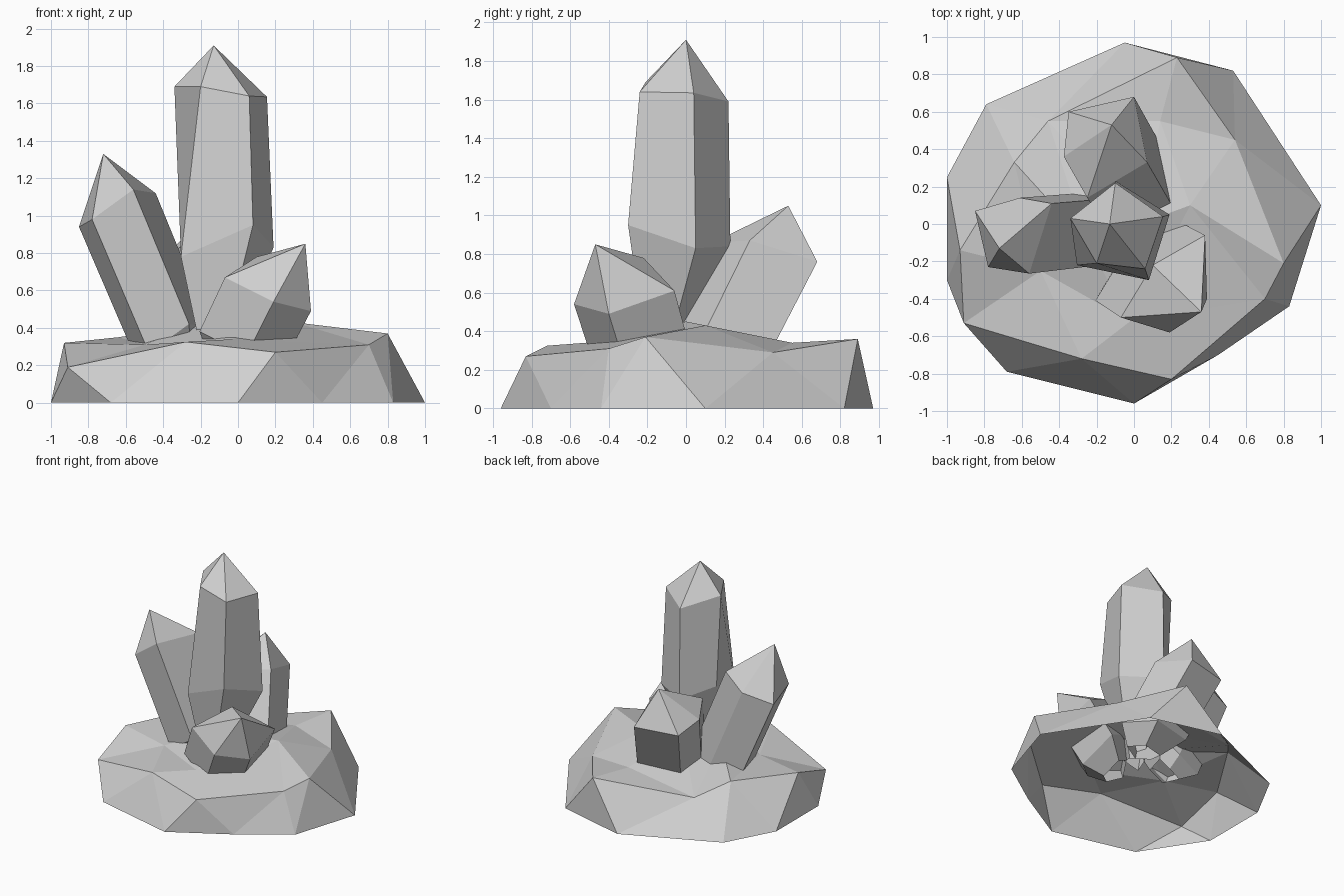
import bpy
import bmesh
from mathutils import Vector
from mathutils.geometry import delaunay_2d_cdt

default_cube = bpy.data.objects.get("Cube")
if default_cube:
    bpy.data.objects.remove(default_cube, do_unlink=True)

# One stone colour for the whole cluster
stone = bpy.data.materials.new("pale_grey_stone")
stone_colour = (0.63, 0.63, 0.63, 1)
stone.diffuse_color = stone_colour
stone.use_nodes = True
for node in stone.node_tree.nodes:
    if node.type == "BSDF_PRINCIPLED":
        node.inputs["Base Color"].default_value = stone_colour
        node.inputs["Roughness"].default_value = 0.8


def finish(name, bm):
    """Turn a bmesh into a flat-shaded object in the scene."""
    mesh = bpy.data.meshes.new(name)
    bm.to_mesh(mesh)
    bm.free()
    mesh.materials.append(stone)
    obj = bpy.data.objects.new(name, mesh)
    bpy.context.collection.objects.link(obj)
    return obj


def slide(ring, axis, height, scale):
    """Move a ring along the axis until its centre is at a height."""
    centre = sum(ring, Vector()) / len(ring)
    target = centre + axis * ((centre.z - height) / -axis.z)
    return [target + (point - centre) * scale for point in ring]


def crystal(name, tip, rings, axis, levels):
    """Pointed prism: a tip, its drawn rings from the top down, then copies of
    the last ring slid along the axis to each level (height, scale)."""
    rings = [[Vector(point) for point in ring] for ring in rings]
    last = rings[-1]
    rings += [slide(last, Vector(axis), *level) for level in levels]
    bm = bmesh.new()
    point = bm.verts.new(tip)
    loops = [[bm.verts.new(co) for co in ring] for ring in rings]
    count = len(last)
    for i in range(count):
        j = (i + 1) % count
        bm.faces.new((point, loops[0][i], loops[0][j]))
        for upper, lower in zip(loops, loops[1:]):
            bm.faces.new((upper[i], lower[i], lower[j], upper[j]))
    bmesh.ops.recalc_face_normals(bm, faces=bm.faces)
    return finish(name, bm)


def rock_base(name, rim, ledge, crown):
    """Faceted, hollow mound: ground outline, ledge loop and raised middle.
    The rim is spread outwards in the plan so that steep walls unfold."""
    points = [Vector((x, y, 0)) for x, y in rim]
    points += [Vector(point) for point in ledge + crown]
    first, count = len(rim), len(ledge)
    plan = [point.to_2d() * (1.2 if i < first else 1) for i, point in enumerate(points)]
    loop = [(first + i, first + (i + 1) % count) for i in range(count)]
    verts, edges, faces, sources, *rest = delaunay_2d_cdt(plan, loop, [], 0, 1e-5)
    bm = bmesh.new()
    corners = [bm.verts.new(points[source[0]]) for source in sources]
    for face in faces:
        # Plan triangles all wind the same way, so the normals face outwards
        bm.faces.new([corners[index] for index in face])
    return finish(name, bm)


# Rock mound
rock_base(
    "rock_base",
    rim=[(-1, -.3), (-.68, -.79), (0, -.96), (.45, -.7), (.83, -.44), (1, .1),
         (.53, .82), (-.05, .97), (-.79, .64), (-1, .25)],
    ledge=[(-.91, -.53, .19), (-.28, -.72, .325), (.2, -.83, .27), (.7, -.4, .31),
           (.8, -.21, .37), (.54, .45, .29), (.23, .89, .36), (-.46, .55, .25),
           (-.64, .33, .35), (-.93, -.14, .32)],
    crown=[(-.5, -.25, .31), (-.02, -.52, .34), (.3, .1, .43), (.03, 0, .45),
           (-.25, -.1, .41), (.14, .55, .34)],
)

# Tall upright crystal in the middle, slightly wider at the waist
crystal(
    "tall_crystal",
    tip=(-.13, 0, 1.91),
    rings=[[(-.34, .03, 1.69), (-.2, -.21, 1.69), (.06, -.24, 1.64),
            (.155, .04, 1.635), (-.1, .22, 1.59)],
           [(-.3, .03, .93), (-.305, -.22, .78), (.08, -.3, .95),
            (.19, .05, .83), (-.1, .23, .84)]],
    axis=(-.07, -.15, -1),
    levels=[(.28, .3)],
)

# Crystal leaning out to the side
crystal(
    "side_crystal",
    tip=(-.72, -.13, 1.33),
    rings=[[(-.85, .07, .94), (-.78, -.23, .98), (-.56, -.265, 1.14),
            (-.44, .11, 1.12), (-.61, .14, 1)]],
    axis=(.42, .04, -1),
    levels=[(.32, .97), (.2, .5)],
)

# Crystal leaning out to the back
crystal(
    "back_crystal",
    tip=(-.12, .53, 1.05),
    rings=[[(0, .68, .76), (-.35, .6, .75), (-.375, .36, .8),
            (-.25, .14, .86), (.07, .33, .87)]],
    axis=(.3, -.5, -1),
    levels=[(.34, .97), (.2, .5)],
)

# Short stubby crystal leaning out to the front
crystal(
    "front_crystal",
    tip=(.36, -.47, .85),
    rings=[[(-.07, -.5, .67), (.19, -.58, .54), (.39, -.4, .49),
            (.38, -.06, .61), (.1, -.22, .78)]],
    axis=(-.5, .3, -1),
    levels=[(.33, .97), (.2, .5)],
)
